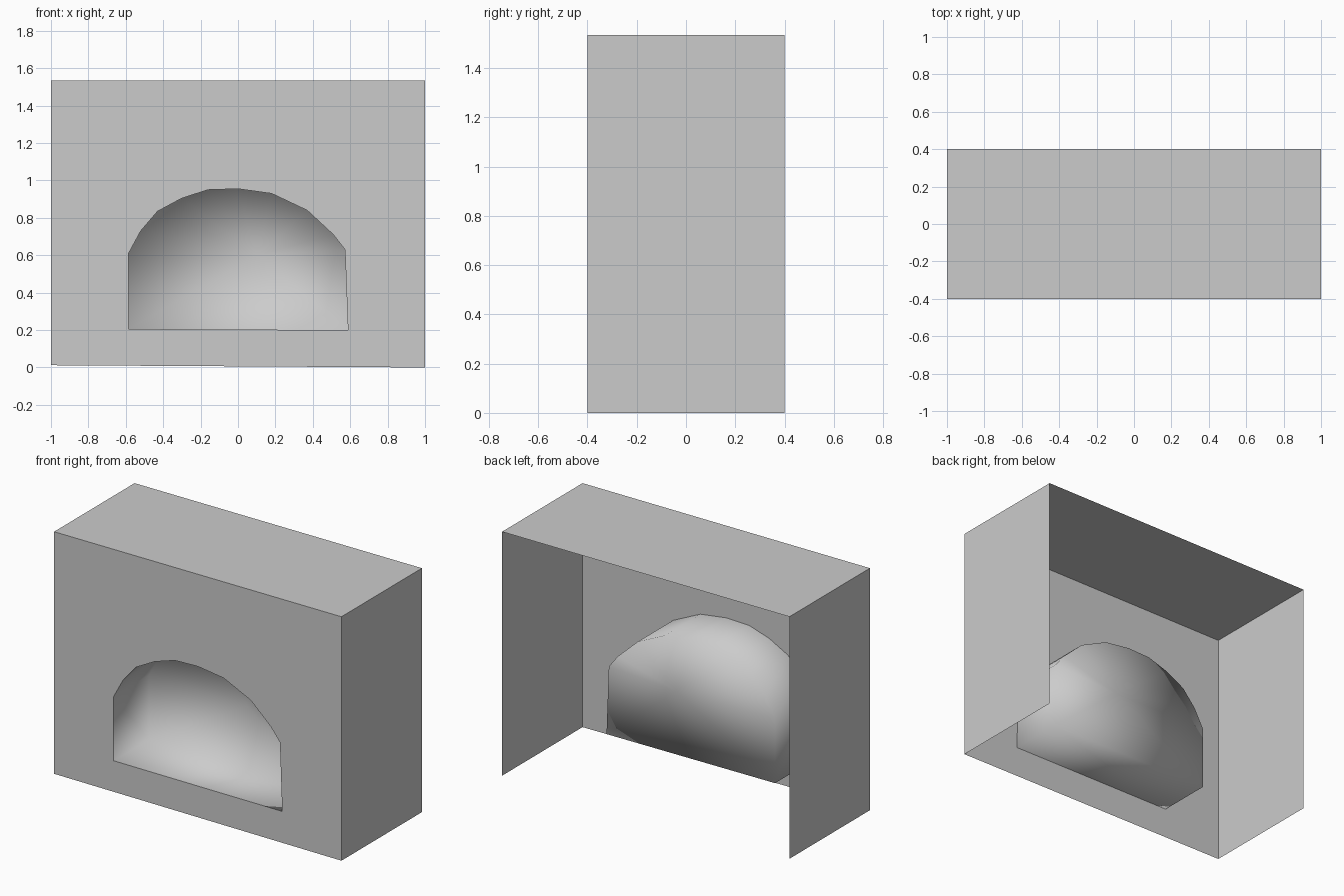
import bpy
import bmesh

cube = bpy.data.objects.get("Cube")
if cube:
    bpy.data.objects.remove(cube, do_unlink=True)

HALF_W, FRONT, BACK, TOP = 1.0, -0.4, 0.4, 1.535
BASE_R, BASE_L = 0.012, 0.0       # the lower edge slopes slightly
ALCOVE_BACK = FRONT + 0.35

# Single stone grey
grey = bpy.data.materials.new("plain_grey")
grey.use_nodes = True
colour = (0.6, 0.6, 0.6, 1.0)
grey.diffuse_color = colour
grey.node_tree.nodes["Principled BSDF"].inputs["Base Color"].default_value = colour

# Hand-cut arch outline (x, z), starting at the lower corners
arch = [(-0.585, 0.205), (0.588, 0.2), (0.572, 0.63), (0.51, 0.71),
        (0.37, 0.84), (0.18, 0.93), (0.0, 0.955), (-0.16, 0.95),
        (-0.3, 0.905), (-0.43, 0.835), (-0.52, 0.73), (-0.585, 0.61)]


def make_object(name, bm, smooth=False):
    mesh = bpy.data.meshes.new(name)
    bm.to_mesh(mesh)
    bm.free()
    mesh.materials.append(grey)
    for poly in mesh.polygons:
        poly.use_smooth = smooth
    obj = bpy.data.objects.new(name, mesh)
    bpy.context.collection.objects.link(obj)
    return obj


def loop(bm, points, y):
    return [bm.verts.new((x, y, z)) for x, z in points]


def closed_edges(bm, verts):
    return [bm.edges.new((a, b)) for a, b in zip(verts, verts[1:] + verts[:1])]


# Front wall with the arched opening
bm = bmesh.new()
outline = [(-HALF_W, BASE_R), (HALF_W, BASE_L), (HALF_W, TOP), (-HALF_W, TOP)]
edges = closed_edges(bm, loop(bm, outline, FRONT))
edges += closed_edges(bm, loop(bm, arch, FRONT))
bmesh.ops.triangle_fill(bm, use_beauty=True, edges=edges, normal=(0, -1, 0))
for face in bm.faces:
    face.normal_update()
    if face.normal.y > 0:
        face.normal_flip()
make_object("front_wall", bm)

# Side walls and top, open at the back and underneath
bm = bmesh.new()
path = [outline[i] for i in (1, 2, 3, 0)]
near, far = loop(bm, path, FRONT), loop(bm, path, BACK)
for i in range(len(path) - 1):
    bm.faces.new((near[i], far[i], far[i + 1], near[i + 1]))
make_object("sides_and_top", bm)

# Alcove running back from the opening, closed by a fan-shaped rear panel
bm = bmesh.new()
near, far = loop(bm, arch, FRONT), loop(bm, arch, ALCOVE_BACK)
centre = bm.verts.new((0.1, ALCOVE_BACK, 0.6))
for i in range(len(arch)):
    j = (i + 1) % len(arch)
    bm.faces.new((near[i], near[j], far[j], far[i]))
    bm.faces.new((far[i], far[j], centre))
make_object("alcove", bm, smooth=True)
